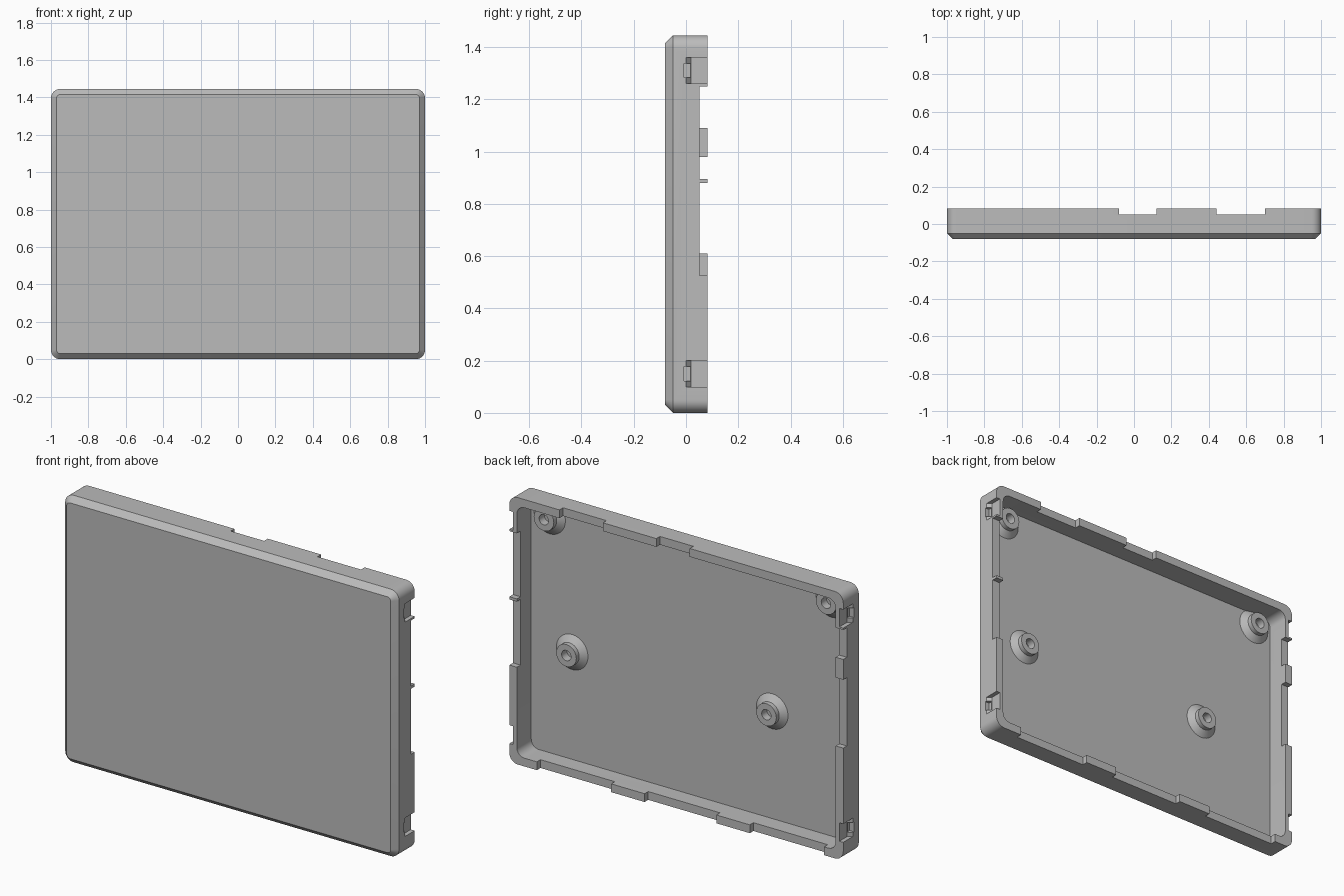
import bpy, bmesh
from math import sin, cos, pi
from mathutils import Vector

cube = bpy.data.objects.get("Cube")
if cube:
    bpy.data.objects.remove(cube, do_unlink=True)

HEIGHT, FRONT, BACK = 1.445, -0.08, 0.083
WALL, FLOOR, NOTCH = 0.045, -0.04, 0.052

grey = bpy.data.materials.new("plain grey")
grey.use_nodes = True
grey.diffuse_color = (0.5, 0.5, 0.5, 1)
grey.node_tree.nodes["Principled BSDF"].inputs["Base Color"].default_value = (0.5, 0.5, 0.5, 1)


def finish(bm, name):
    bmesh.ops.recalc_face_normals(bm, faces=bm.faces)
    mesh = bpy.data.meshes.new(name)
    bm.to_mesh(mesh)
    bm.free()
    mesh.materials.append(grey)
    obj = bpy.data.objects.new(name, mesh)
    bpy.context.collection.objects.link(obj)
    return obj


def smooth(obj):
    bpy.ops.object.select_all(action='DESELECT')
    obj.select_set(True)
    bpy.context.view_layer.objects.active = obj
    bpy.ops.object.shade_smooth_by_angle(angle=pi / 6)


def loft(bm, rings):
    """Skin a list of point rings and cap both ends."""
    loops = [[bm.verts.new(p) for p in ring] for ring in rings]
    n = len(loops[0])
    for a, b in zip(loops, loops[1:]):
        for i in range(n):
            j = (i + 1) % n
            bm.faces.new((a[i], a[j], b[j], b[i]))
    bm.faces.new(loops[0])
    bm.faces.new(loops[-1])


def rounded_rect(inset, radius, y, steps=8):
    points = []
    hx, hz = 1 - inset - radius, HEIGHT / 2 - inset - radius
    for k, (sx, sz) in enumerate(((1, 1), (-1, 1), (-1, -1), (1, -1))):
        for i in range(steps + 1):
            t = (k + i / steps) * pi / 2
            points.append((sx * hx + radius * cos(t), y, HEIGHT / 2 + sz * hz + radius * sin(t)))
    return points


def box(bm, x0, x1, y0, y1, z0, z1):
    loft(bm, [[(x0, y, z0), (x1, y, z0), (x1, y, z1), (x0, y, z1)] for y in (y0, y1)])


# Tray with a chamfered front edge and an open back
bm = bmesh.new()
loft(bm, [rounded_rect(0.03, 0.02, FRONT), rounded_rect(0, 0.05, -0.05),
          rounded_rect(0, 0.05, BACK), rounded_rect(WALL, 0.045, BACK),
          rounded_rect(WALL, 0.045, FLOOR)])
tray = finish(bm, "tray")

# Notches in the rim
cut = bmesh.new()
deep = WALL + 0.01
for x0, x1 in ((-0.08, 0.12), (0.44, 0.70)):
    box(cut, x0, x1, NOTCH, 0.1, HEIGHT - deep, HEIGHT + 0.02)
for x0, x1 in ((-0.885, -0.44), (-0.24, 0.19), (0.39, 0.835)):
    box(cut, x0, x1, NOTCH, 0.1, -0.02, deep)
for z0, z1 in ((0.525, 0.88), (0.895, 1.25)):
    box(cut, 1 - deep, 1.02, NOTCH, 0.1, z0, z1)
for z0, z1 in ((0.61, 0.98), (1.09, 1.25)):
    box(cut, -1.02, -1 + deep, NOTCH, 0.1, z0, z1)

# Ramped clip recesses on both sides
for side in (-1, 1):
    for z in (0.15, 1.31):
        ramp = ((1.02, 0.0), (1.0, 0.0), (0.977, 0.02), (0.977, 0.1), (1.02, 0.1))
        loft(cut, [[(side * x, y, z + dz) for x, y in ramp] for dz in (-0.05, 0.05)])
cutter = finish(cut, "rim_cutter")

# Small catch pockets at the foot of each recess
cut = bmesh.new()
for side in (-1, 1):
    for z in (0.15, 1.31):
        x0, x1 = sorted((side * 0.975, side * 1.02))
        box(cut, x0, x1, -0.007, 0.018, z - 0.027, z + 0.027)
pocket = finish(cut, "pocket_cutter")

bpy.context.view_layer.objects.active = tray
for tool in (cutter, pocket):
    mod = tray.modifiers.new("cut", 'BOOLEAN')
    mod.operation, mod.solver, mod.object = 'DIFFERENCE', 'EXACT', tool
    bpy.ops.object.modifier_apply(modifier=mod.name)
    bpy.data.objects.remove(tool, do_unlink=True)
smooth(tray)

# Screw posts: flared foot, straight neck and blind hole
profile = ((0.095, FLOOR - 0.005), (0.095, FLOOR), (0.06, -0.015), (0.06, 0.01),
           (0.028, 0.01), (0.028, FLOOR + 0.005))
posts = {"upper_left_post": (0.845, 1.325), "upper_right_post": (-0.845, 1.325),
         "middle_left_post": (0.71, 0.626), "middle_right_post": (-0.488, 0.626)}
for name, (x, z) in posts.items():
    bm = bmesh.new()
    loft(bm, [[Vector((x + r * cos(a), y, z + r * sin(a)))
               for a in (2 * pi * i / 32 for i in range(32))] for r, y in profile])
    smooth(finish(bm, name))
